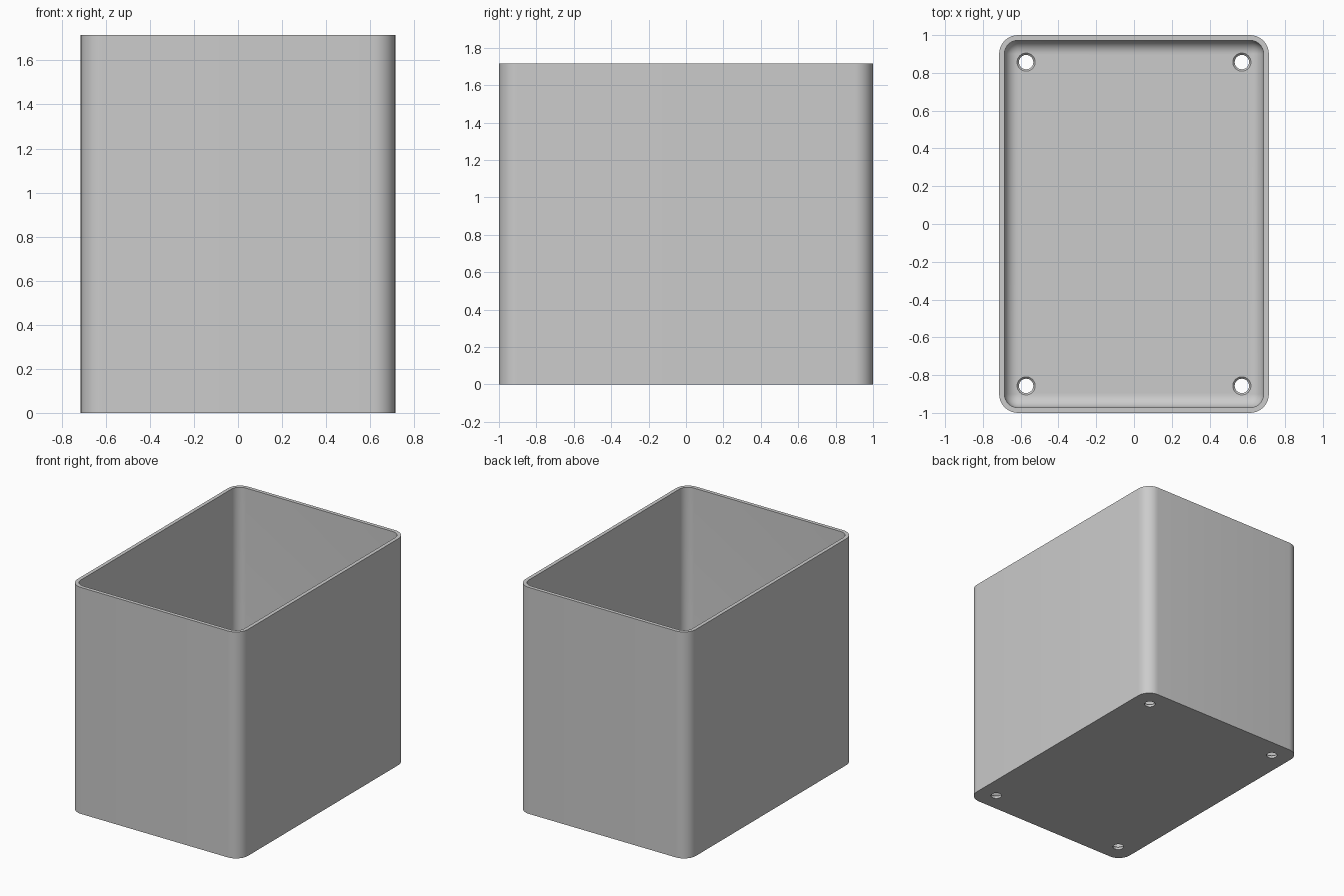
import bpy, bmesh, math

cube = bpy.data.objects.get("Cube")
if cube:
    bpy.data.objects.remove(cube, do_unlink=True)

HALF_X, HALF_Y, HEIGHT = 0.714, 1.0, 1.715
WALL, CORNER = 0.028, 0.1
FILLET = CORNER - WALL
ARC_STEPS = 10

grey = bpy.data.materials.new("plain grey")
grey.use_nodes = True
colour = (0.6, 0.6, 0.6, 1)
grey.diffuse_color = colour
grey.node_tree.nodes["Principled BSDF"].inputs["Base Color"].default_value = colour


def rounded_ring(bm, inset, z):
    """Rounded rectangle of vertices, inset from the outer wall."""
    r = max(CORNER - inset, 0)
    ring = []
    for quarter, (sx, sy) in enumerate([(1, 1), (-1, 1), (-1, -1), (1, -1)]):
        for i in range(ARC_STEPS + 1):
            a = math.pi / 2 * (quarter + i / ARC_STEPS)
            ring.append(bm.verts.new((sx * (HALF_X - CORNER) + r * math.cos(a),
                                      sy * (HALF_Y - CORNER) + r * math.sin(a), z)))
    return ring


def loft(bm, rings):
    """Skin the rings in order and cap both ends."""
    for low, high in zip(rings, rings[1:]):
        n = len(low)
        for i in range(n):
            j = (i + 1) % n
            bm.faces.new((low[i], low[j], high[j], high[i]))
    bm.faces.new(rings[0][::-1])
    bm.faces.new(rings[-1])
    bmesh.ops.remove_doubles(bm, verts=bm.verts, dist=1e-5)
    bmesh.ops.recalc_face_normals(bm, faces=bm.faces)


def make_object(name, bm):
    mesh = bpy.data.meshes.new(name)
    bm.to_mesh(mesh)
    bm.free()
    mesh.materials.append(grey)
    obj = bpy.data.objects.new(name, mesh)
    bpy.context.collection.objects.link(obj)
    return obj


# Open box: outer wall, rim, inner wall, then the fillet down to the floor
bm = bmesh.new()
rings = [rounded_ring(bm, 0, 0), rounded_ring(bm, 0, HEIGHT), rounded_ring(bm, WALL, HEIGHT)]
for i in range(ARC_STEPS + 1):
    a = math.pi / 2 * i / ARC_STEPS
    rings.append(rounded_ring(bm, WALL + FILLET * (1 - math.cos(a)),
                              WALL + FILLET * (1 - math.sin(a))))
loft(bm, rings)
box = make_object("open_box", bm)

# Screw holes: straight through the floor, widened at the top
bm = bmesh.new()
profile = [(0.038, -0.05), (0.038, 0.018), (0.048, WALL), (0.048, 0.08)]
for sx in (-1, 1):
    for sy in (-1, 1):
        part = bmesh.new()
        loft(part, [[part.verts.new((sx * 0.571 + r * math.cos(k * math.pi / 16),
                                     sy * 0.857 + r * math.sin(k * math.pi / 16), z))
                     for k in range(32)] for r, z in profile])
        temp = bpy.data.meshes.new("hole")
        part.to_mesh(temp)
        part.free()
        bm.from_mesh(temp)
        bpy.data.meshes.remove(temp)
cutter = make_object("hole_cutter", bm)

cut = box.modifiers.new("screw_holes", "BOOLEAN")
cut.operation = "DIFFERENCE"
cut.solver = "EXACT"
cut.object = cutter
bpy.context.view_layer.objects.active = box
box.select_set(True)
bpy.ops.object.modifier_apply(modifier=cut.name)
bpy.data.objects.remove(cutter, do_unlink=True)
bpy.ops.object.shade_smooth_by_angle(angle=math.radians(30))
